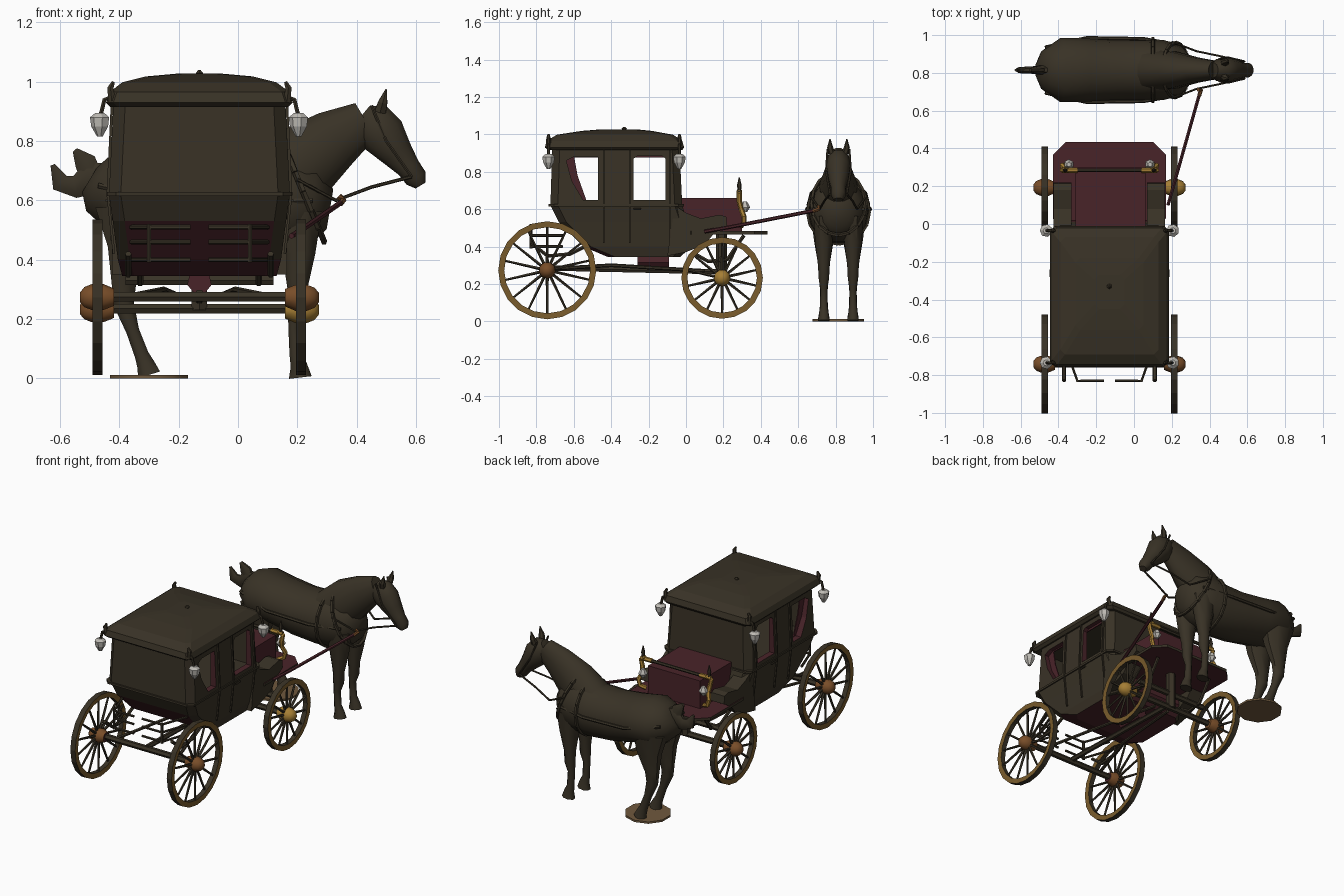
import bpy
import math
from mathutils import Vector

if "Cube" in bpy.data.objects:
    bpy.data.objects.remove(bpy.data.objects["Cube"], do_unlink=True)


def material(name, r, g, b):
    m = bpy.data.materials.new(name)
    m.use_nodes = True
    m.diffuse_color = (r, g, b, 1)
    m.node_tree.nodes["Principled BSDF"].inputs["Base Color"].default_value = (r, g, b, 1)
    return m


BROWN = material("dark brown", .04, .0315, .019)
MAROON = material("maroon", .066, .017, .022)
GOLD = material("gold", .38, .21, .035)
OCHRE = material("ochre wood", .19, .105, .025)
ORANGE = material("orange brown", .19, .075, .022)
WHITE = material("lamp white", .52, .5, .46)
TAN = material("tan base", .16, .1, .047)
CX = -.13  # centre line of the carriage


def make(name, verts, faces, mats, rule=None, smooth=False):
    me = bpy.data.meshes.new(name)
    me.from_pydata([tuple(v) for v in verts], [], faces)
    ob = bpy.data.objects.new(name, me)
    bpy.context.collection.objects.link(ob)
    for m in (mats if isinstance(mats, list) else [mats]):
        me.materials.append(m)
    bpy.ops.object.select_all(action='DESELECT')
    ob.select_set(True)
    bpy.context.view_layer.objects.active = ob
    bpy.ops.object.mode_set(mode='EDIT')
    bpy.ops.mesh.select_all(action='SELECT')
    bpy.ops.mesh.normals_make_consistent(inside=False)
    bpy.ops.object.mode_set(mode='OBJECT')
    if rule:
        for p in me.polygons:
            p.material_index = rule(p)
    if smooth:
        bpy.ops.object.shade_smooth_by_angle(angle=math.radians(50))
    return ob


def rings(name, loops, mats, rule=None, smooth=False):
    """Skin a list of equal-length loops and cap the ends."""
    n = len(loops[0])
    faces = [[i * n + j, i * n + (j + 1) % n, (i + 1) * n + (j + 1) % n, (i + 1) * n + j]
             for i in range(len(loops) - 1) for j in range(n)]
    faces += [list(range(n)), list(range((len(loops) - 1) * n, len(loops) * n))]
    return make(name, [v for l in loops for v in l], faces, mats, rule, smooth)


def tube(name, pts, mat, r=None, n=6, rule=None):
    """Sweep ellipses: each point is x, y, z and optionally in-plane and side radius."""
    P = [Vector(p[:3]) for p in pts]
    ext = [max(p[k] for p in P) - min(p[k] for p in P) for k in range(3)]
    ref = Vector([float(k == min((1, 0, 2), key=lambda a: round(ext[a], 4))) for k in range(3)])
    loops = []
    for i, p in enumerate(P):
        t = (P[min(i + 1, len(P) - 1)] - P[max(i - 1, 0)]).normalized()
        side = (ref - t * ref.dot(t)).normalized()
        up = t.cross(side)
        ra = r or pts[i][3]
        rb = r or pts[i][-1]
        loops.append([p + up * ra * math.cos(a) + side * rb * math.sin(a)
                      for a in (math.tau * (j + .5) / n for j in range(n))])
    return rings(name, loops, mat, rule, smooth=n >= 8)


def stack(name, rows, mats, rule=None, c=.03):
    """Loft chamfered rectangles: z, back y, front y, half width."""
    loops = []
    for z, a, b, w in rows:
        loops.append([(CX + sx * (w - (0 if k else c)), (y + (c if y == a else -c)) if k else y, z)
                      for sx, y, ks in ((-1, a, (1, 0)), (1, a, (0, 1)), (1, b, (1, 0)), (-1, b, (0, 1)))
                      for k in ks])
    return rings(name, loops, mats, rule)


def box(name, x0, x1, y0, y1, z0, z1, mat):
    return rings(name, [[(x0, y0, z), (x1, y0, z), (x1, y1, z), (x0, y1, z)] for z in (z0, z1)], mat)


def prism(name, x0, x1, yz, mats):
    return rings(name, [[(x, y, z) for y, z in yz] for x in (x0, x1)], mats)


# Cabin shell with a hollow interior and open side windows with maroon reveals
cabin = stack("cabin", [(.345, -.42, -.03, .26), (.40, -.55, .03, .275), (.53, -.68, .01, .292),
                        (.62, -.725, -.02, .305), (.93, -.715, -.035, .29)], [BROWN, MAROON],
              lambda p: int(abs(p.normal.x) < .5 and p.center.z < .53), c=.04)
cutters = [box("cabin_hollow", CX - .265, CX + .265, -.69, -.06, .58, .9, [BROWN, MAROON]),
           prism("rear_window_cut", -.6, .4, [(-.64, .86), (-.6, .88), (-.47, .88), (-.47, .65),
                                             (-.55, .65), (-.61, .75)], [BROWN, MAROON]),
           prism("door_window_cut", -.6, .4, [(-.28, .65), (-.28, .87), (-.26, .885), (-.13, .885),
                                             (-.11, .87), (-.11, .65)], [BROWN, MAROON])]
for cut in cutters:
    for p in cut.data.polygons:
        p.material_index = int(cut is not cutters[0])
    mod = cabin.modifiers.new("cut", 'BOOLEAN')
    mod.operation = 'DIFFERENCE'
    mod.solver = 'EXACT'
    mod.object = cut
    bpy.context.view_layer.objects.active = cabin
    bpy.ops.object.modifier_apply(modifier=mod.name)
for cut in cutters:
    bpy.data.objects.remove(cut, do_unlink=True)

# Domed roof, belt moulding and roof ornament
stack("roof", [(.915, -.735, -.02, .30), (.93, -.755, -.01, .315), (.965, -.745, -.02, .303),
               (.998, -.69, -.07, .26), (1.018, -.56, -.18, .18), (1.027, -.45, -.27, .08)], BROWN, c=.025)
stack("belt_moulding", [(.615, -.735, -.01, .312), (.628, -.735, -.01, .312)], BROWN)
tube("roof_finial", [(CX, -.33, 1.01, .008), (CX, -.33, 1.03, .014), (CX, -.33, 1.04, .004)], BROWN)

for s, side in ((-1, "right"), (1, "left")):
    def X(d):
        return CX + s * d

    # Door trim, handle and drawn curtains behind the windows
    for y in (-.44, -.30, -.085):
        tube(side + "_door_trim", [(X(.288), y, .42), (X(.309), y, .62), (X(.295), y, .92)], BROWN, .006, 4)
    tube(side + "_door_handle", [(X(.312), -.28, .6), (X(.312), -.24, .6)], BROWN, .006)
    prism(side + "_rear_curtain", X(.262), X(.256), [(-.65, .89), (-.60, .89), (-.58, .78), (-.53, .64),
                                                     (-.57, .64), (-.65, .74)], MAROON)
    prism(side + "_curtain_valance", X(.262), X(.256), [(-.66, .90), (-.10, .90), (-.10, .875),
                                                        (-.66, .875)], MAROON)

    # Corner lamps with brackets and finials
    for y in (-.735, -.035):
        tube(side + "_lamp_bracket", [(X(.29), y, .95), (X(.32), y, .94), (X(.335), y, .88)], BROWN, .008)
        tube(side + "_lamp", [(X(.335), y, .895, .016), (X(.335), y, .88, .034), (X(.335), y, .85, .030),
                              (X(.335), y, .815, .010)], WHITE, n=7)
        tube(side + "_corner_finial", [(X(.295), y, .93, .014), (X(.3), y, .98, .012),
                                       (X(.29), y, 1.0, .006)], BROWN)

    # Curved fender beside the driver's seat
    prism(side + "_fender", X(.2), X(.295), [(-.06, .62), (.0, .58), (.08, .55), (.18, .57), (.215, .56),
                                             (.22, .51), (.15, .47), (.1, .41), (.0, .37), (-.1, .35)], BROWN)

    # Gilded scroll, lamp and post beside the seat
    tube(side + "_scroll", [(X(.205), .295, .51), (X(.24), .31, .525), (X(.25), .31, .56), (X(.235), .295, .60),
                            (X(.24), .285, .64), (X(.25), .285, .68), (X(.22), .285, .70)], GOLD, .014)
    tube(side + "_seat_lamp", [(X(.215), .315, .585, .012), (X(.215), .315, .61, .028),
                               (X(.215), .315, .64, .012)], WHITE)
    tube(side + "_seat_post", [(X(.235), .285, .69, .009), (X(.235), .285, .73, .012),
                               (X(.235), .285, .77, .003)], BROWN)

    # Wheels: rim, tapered spokes and hub with a coloured inner end
    for pos, y, z, r, hub, inner in (("rear", -.742, .273, .262, ORANGE, MAROON),
                                     ("front", .193, .232, .218, GOLD if s > 0 else ORANGE, ORANGE)):
        name = side + "_" + pos + "_wheel"
        x = X(.343)
        n = 20
        verts = [(x + dx, y + q * math.cos(math.tau * i / n), z + q * math.sin(math.tau * i / n))
                 for i in range(n) for dx, q in ((-.017, r), (.017, r), (.015, r - .032), (-.015, r - .032))]
        faces = [[i * 4 + j, i * 4 + (j + 1) % 4, (i + 1) % n * 4 + (j + 1) % 4, (i + 1) % n * 4 + j]
                 for i in range(n) for j in range(4)]
        make(name + "_rim", verts, faces, [BROWN, OCHRE], lambda p: int(abs(p.normal.x) > .5))
        for i in range(14):
            a = math.tau * (i + .5) / 14
            c, d = math.cos(a), math.sin(a)
            tube(name + "_spoke", [(x, y + .03 * c, z + .03 * d, .009),
                                   (x, y + (r - .02) * c, z + (r - .02) * d, .006)], BROWN, n=5)
        tube(name + "_hub", [(x - s * .055, y, z, .03), (x - s * .02, y, z, .045), (x + s * .02, y, z, .045),
                             (x + s * .045, y, z, .035), (x + s * .06, y, z, .016)], [hub, inner], n=9,
             rule=lambda p: int(s * (p.center.x - x) < -.05))

    # Leaf springs, brace and luggage rack
    tube(side + "_rear_spring", [(X(.24), -.83, .42), (X(.24), -.74, .35), (X(.24), -.62, .36),
                                 (X(.24), -.5, .42)], BROWN, .011)
    tube(side + "_front_spring", [(X(.2), .03, .37), (X(.2), .12, .32), (X(.2), .22, .33),
                                  (X(.2), .31, .46)], BROWN, .011)
    tube(side + "_rear_brace", [(X(.22), -.735, .28), (X(.12), -.4, .30), (X(.05), .1, .27)], BROWN, .010)
    for z in (.40, .46, .51):
        tube(side + "_rack_bar", [(X(.23), -.66, z), (X(.17), -.83, z), (X(.03), -.83, z)], BROWN, .008)
    tube(side + "_rack_post", [(X(.17), -.83, .39), (X(.17), -.83, .52)], BROWN, .008)

# Driver's seat, footboard and hand rail
box("seat_box", -.31, .06, -.04, .30, .47, .66, MAROON)
tube("seat_rail", [(-.38, .285, .69), (.12, .285, .69)], BROWN, .010)
for x in (-.36, -.32, .06, .10):
    tube("rail_knob", [(x - .02, .285, .69), (x + .02, .285, .69)], GOLD, .014)
stack("footboard", [(.465, -.04, .435, .30), (.482, -.04, .435, .30)], [BROWN, MAROON],
      lambda p: int(abs(p.normal.z) > .5), c=.07)

# Undercarriage
tube("rear_axle", [(-.48, -.74, .275), (.22, -.74, .275)], BROWN, .019)
tube("front_axle", [(-.48, .19, .235), (.22, .19, .235)], BROWN, .019)
tube("front_bolster", [(-.38, .19, .33), (.12, .19, .33)], BROWN, .018)
tube("turning_post", [(CX, .19, .23), (CX, .19, .47)], BROWN, .03)
tube("perch_pole", [(CX, -.74, .285), (CX, .19, .265)], BROWN, .016)
tube("underfloor_chest", [(CX, -.26, .325), (CX, -.09, .325)], MAROON, .042, 7)

# Draught pole with a hook
tube("draught_pole", [(.18, .1, .48), (.22, .24, .505), (.35, .70, .595)], MAROON, .010)
tube("pole_hook", [(.345, .68, .59), (.355, .71, .60), (.34, .71, .615)], ORANGE, .011)

# Horse
HY = .815


def horse_part(name, pts, n=12):
    return tube(name, [(x, HY + y, z, a, b) for x, y, z, a, b in pts], BROWN, n=n)


horse_part("horse_body", [(-.50, 0, .67, .05, .05), (-.475, 0, .655, .10, .11), (-.39, 0, .625, .15, .17),
                          (-.25, 0, .605, .145, .168), (-.1, 0, .58, .155, .162), (.05, 0, .575, .165, .162),
                          (.16, 0, .59, .17, .158), (.25, 0, .58, .145, .13), (.31, 0, .57, .07, .06)], 14)
horse_part("horse_neck", [(.06, 0, .62, .12, .12), (.21, 0, .72, .14, .10), (.33, 0, .81, .105, .068),
                          (.43, 0, .87, .07, .05)])
horse_part("horse_head", [(.42, 0, .89, .04, .04), (.45, 0, .865, .075, .06), (.49, 0, .82, .08, .066),
                          (.535, 0, .76, .058, .055), (.575, 0, .71, .042, .04), (.60, 0, .675, .04, .04),
                          (.615, 0, .65, .02, .025)])
horse_part("tail", [(-.44, 0, .68, .05, .03), (-.50, 0, .675, .06, .025), (-.55, 0, .645, .04, .02),
                    (-.60, 0, .66, .035, .018), (-.625, 0, .72, .008, .006)], 8)
horse_part("tail_tuft", [(-.49, 0, .67, .04, .02), (-.515, 0, .73, .04, .02), (-.55, 0, .77, .01, .01)], 8)
for d in (-1, 1):
    horse_part("ear", [(.48, d * .035, .90, .022, .018), (.488, d * .045, .93, .018, .016),
                       (.50, d * .045, .975, .003, .003)], 6)
    f = d * .078
    horse_part("front_leg", [(.2, f, .56, .09, .06), (.205, f, .42, .06, .05), (.2, f, .3, .036, .034),
                             (.2, f, .23, .034, .03), (.19, f, .17, .022, .02), (.195, f, .08, .023, .022),
                             (.205, f, .045, .03, .027), (.21, f, .003, .042, .033)], 8)
    horse_part("rear_leg", [(-.37, f, .58, .12, .075), (-.365, f, .44, .08, .058), (-.385, f, .32, .045, .036),
                            (-.385, f, .25, .037, .03), (-.355, f, .16, .024, .021), (-.325, f, .08, .026, .023),
                            (-.31, f, .045, .033, .027), (-.30, f, .012, .042, .033)], 8)
    # Reins, cheek straps and traces
    tube("rein", [(.585, HY + d * .045, .68), (.45, HY + d * .075, .645), (.33, HY + d * .10, .60),
                  (.2, HY + d * .15, .67)], BROWN, .006)
    tube("cheek_strap", [(.45, HY + d * .058, .92), (.50, HY + d * .066, .80), (.585, HY + d * .045, .68)],
         BROWN, .006)
    tube("trace", [(.25, HY + d * .13, .60), (.05, HY + d * .165, .59), (-.25, HY + d * .17, .60),
                   (-.47, HY + d * .12, .65)], BROWN, .010)
    tube("terret", [(.14, HY + d * .06, .75), (.14, HY + d * .06, .785)], BROWN, .010)


def strap(name, x, z, h, w, lean):
    pts = [(x + lean * math.sin(a), HY + w * math.cos(a), z + h * math.sin(a))
           for a in (math.tau * i / 16 for i in range(17))]
    for k in range(16):
        tube(name, [pts[k], pts[k + 1]], BROWN, .011, 5)


strap("collar", .22, .63, .17, .145, -.07)
strap("girth", .10, .585, .172, .165, .0)

# Ground disc under the rear hooves
tube("ground_disc", [(-.30, HY, 0), (-.30, HY, .012)], TAN, .138, 10)
